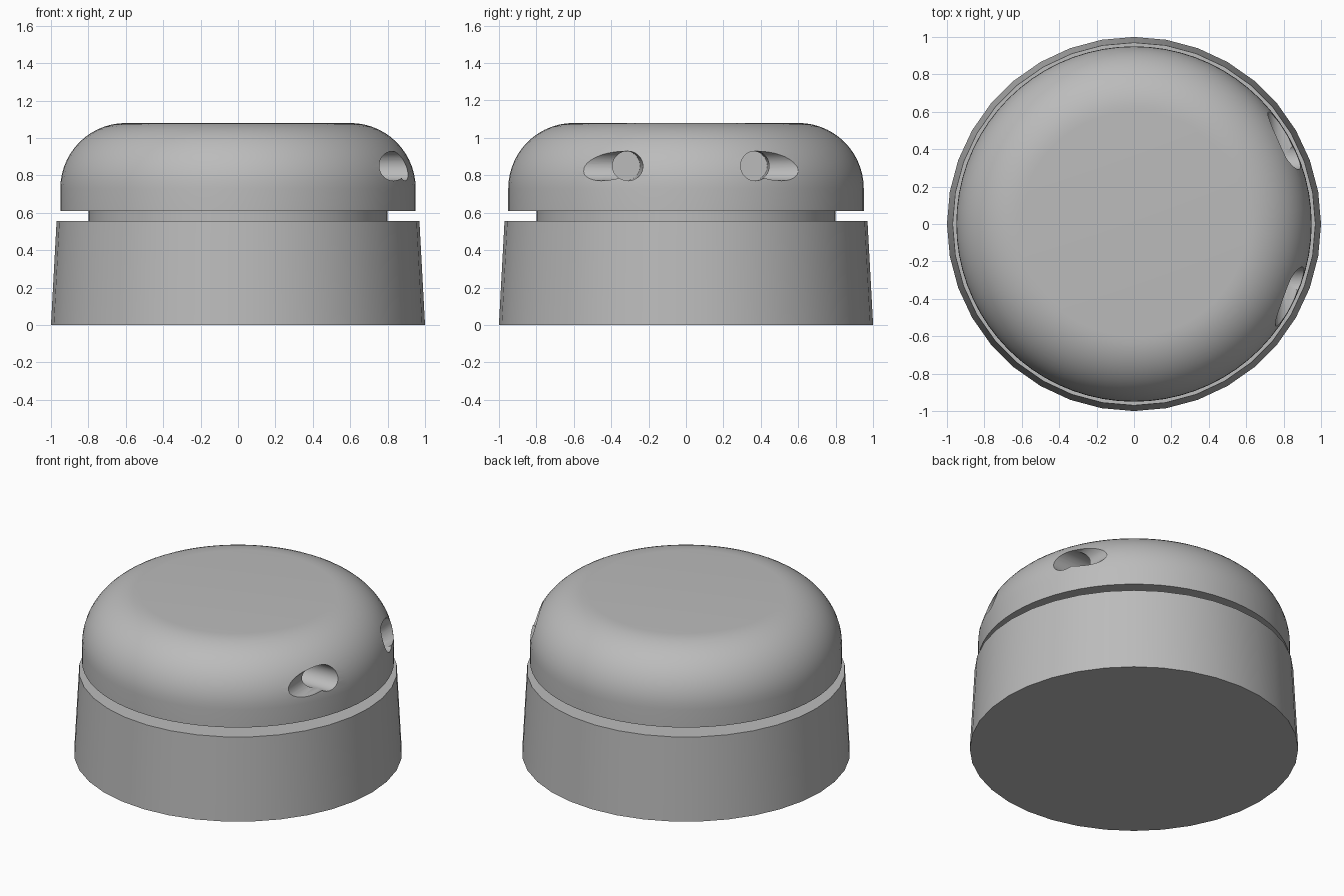
import bpy, bmesh, math
from mathutils import Matrix, Vector

cube = bpy.data.objects.get("Cube")
if cube:
    bpy.data.objects.remove(cube, do_unlink=True)

grey = bpy.data.materials.new("plain_grey")
grey.use_nodes = True
colour = (0.5, 0.5, 0.5, 1)
grey.diffuse_color = colour
grey.node_tree.nodes["Principled BSDF"].inputs["Base Color"].default_value = colour


def finish(name, bm):
    bmesh.ops.recalc_face_normals(bm, faces=bm.faces)
    mesh = bpy.data.meshes.new(name)
    bm.to_mesh(mesh)
    bm.free()
    mesh.materials.append(grey)
    obj = bpy.data.objects.new(name, mesh)
    bpy.context.collection.objects.link(obj)
    return obj


def smooth(obj):
    bpy.ops.object.select_all(action="DESELECT")
    obj.select_set(True)
    bpy.context.view_layer.objects.active = obj
    bpy.ops.object.shade_smooth_by_angle(angle=math.radians(30))


def lathe(name, profile, sides):
    """Stack rings of (radius, height) and cap both ends."""
    bm = bmesh.new()
    rings = []
    for r, z in profile:
        angles = [2 * math.pi * i / sides for i in range(sides)]
        rings.append([bm.verts.new((r * math.cos(a), r * math.sin(a), z)) for a in angles])
    for low, high in zip(rings, rings[1:]):
        for i in range(sides):
            j = (i + 1) % sides
            bm.faces.new((low[i], low[j], high[j], high[i]))
    bm.faces.new(rings[0])
    bm.faces.new(rings[-1])
    return finish(name, bm)


def rod(name, start, end, radius, turn):
    """Cylinder between two points, then turned about the vertical axis."""
    start, end = Vector(start), Vector(end)
    axis = end - start
    matrix = turn @ Matrix.Translation((start + end) / 2) @ axis.to_track_quat("Z", "Y").to_matrix().to_4x4()
    bm = bmesh.new()
    bmesh.ops.create_cone(bm, cap_ends=True, segments=48, radius1=radius, radius2=radius,
                          depth=axis.length, matrix=matrix)
    obj = finish(name, bm)
    obj.hide_render = True
    return obj


def cut(target, cutter):
    mod = target.modifiers.new("bore", "BOOLEAN")
    mod.operation = "DIFFERENCE"
    mod.solver = "EXACT"
    mod.object = cutter
    bpy.context.view_layer.objects.active = target
    bpy.ops.object.modifier_apply(modifier=mod.name)
    bpy.data.objects.remove(cutter, do_unlink=True)


# Tapered base and recessed neck
smooth(lathe("base", [(1, 0), (0.97, 0.555)], 36))
smooth(lathe("neck", [(0.8, 0.55), (0.8, 0.615)], 72))

# Rounded cap
steps = 14
arc = [(0.6 + 0.35 * math.cos(t), 0.73 + 0.35 * math.sin(t))
       for t in (math.pi / 2 * i / steps for i in range(steps + 1))]
cap = lathe("cap", [(0.95, 0.61)] + arc, 72)

# Two elbow bores: one leg runs straight inward, the other out sideways
turn = Matrix.Rotation(math.radians(2), 4, "Z")
bore_z, bore_r = 0.85, 0.079
for side in (-1, 1):
    inner_y = side * 0.34
    cut(cap, rod("inward_bore", (0.45, inner_y, bore_z), (1.2, inner_y, bore_z), bore_r, turn))
    cut(cap, rod("sideways_bore", (0.815, inner_y, bore_z), (0.815, side * 1.2, bore_z), bore_r, turn))
smooth(cap)
